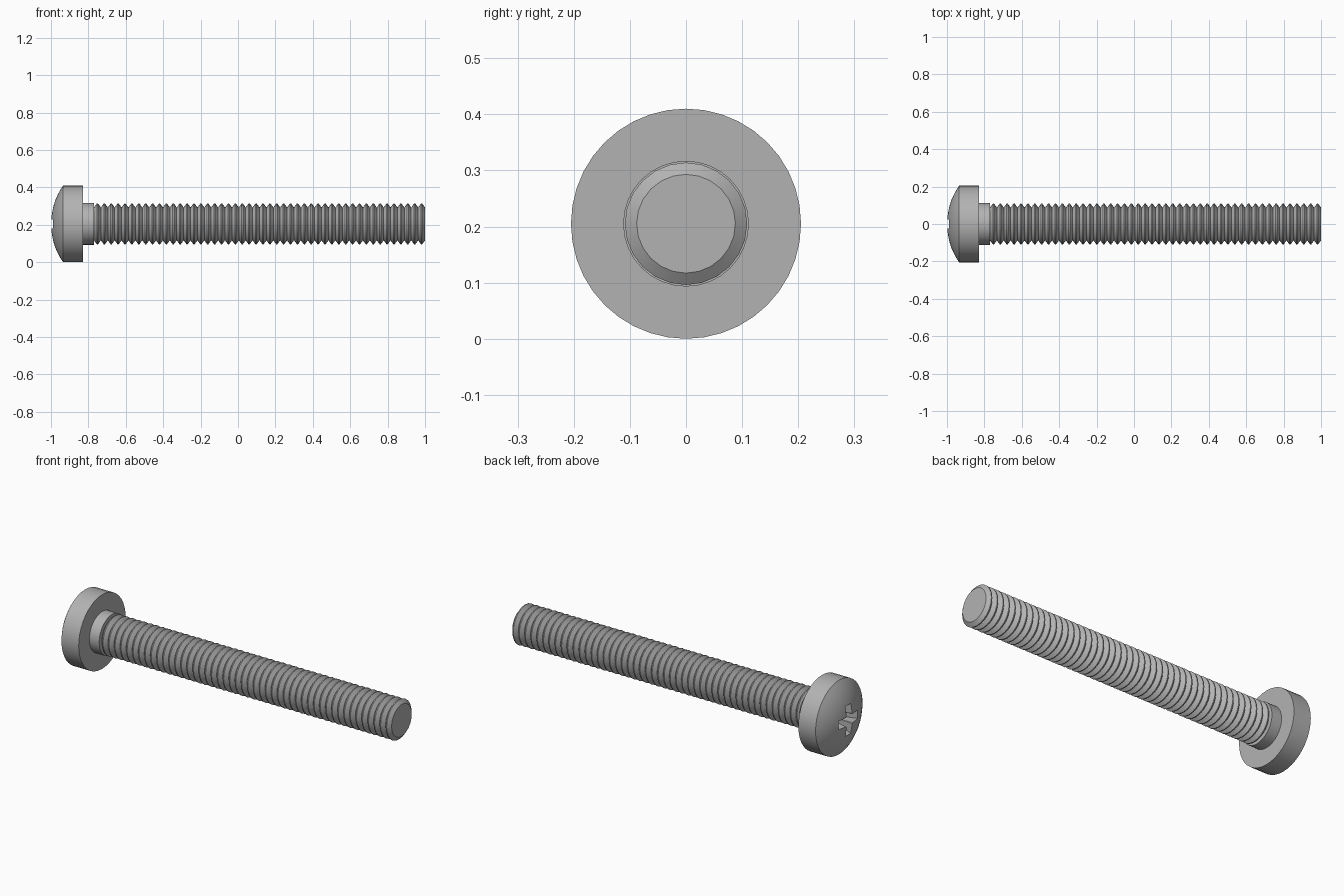
import bpy, bmesh, math
from mathutils import Matrix, Vector

if "Cube" in bpy.data.objects:
    bpy.data.objects.remove(bpy.data.objects["Cube"])

AXIS_Z = 0.205      # height of the screw axis
HEAD_R = 0.205
UNDER = -0.83       # underside of the head
NECK_END = -0.77
CREST, ROOT, TURNS = 0.109, 0.088, 48

steel = bpy.data.materials.new("grey steel")
steel.diffuse_color = (0.45, 0.45, 0.45, 1)
steel.use_nodes = True
steel.node_tree.nodes["Principled BSDF"].inputs["Base Color"].default_value = steel.diffuse_color


def finish(name, bm, angle=30):
    bmesh.ops.recalc_face_normals(bm, faces=bm.faces)
    me = bpy.data.meshes.new(name)
    bm.to_mesh(me)
    bm.free()
    ob = bpy.data.objects.new(name, me)
    bpy.context.collection.objects.link(ob)
    me.materials.append(steel)
    if angle:
        smooth(ob, angle)
    return ob


def smooth(ob, angle):
    bpy.ops.object.select_all(action='DESELECT')
    ob.select_set(True)
    bpy.context.view_layer.objects.active = ob
    bpy.ops.object.shade_smooth_by_angle(angle=math.radians(angle))


def lathe(profile, sides, cap_start, cap_end):
    """Revolve (x, radius) points round the screw axis."""
    bm = bmesh.new()
    rings = []
    for x, r in profile:
        if r < 1e-6:
            rings.append([bm.verts.new((x, 0, AXIS_Z))])
            continue
        rings.append([bm.verts.new((x, r * math.sin(a), AXIS_Z + r * math.cos(a)))
                      for a in (2 * math.pi * i / sides for i in range(sides))])
    for a, b in zip(rings, rings[1:]):
        for i in range(sides):
            j = (i + 1) % sides
            if len(a) == 1:
                bm.faces.new((a[0], b[i], b[j]))
            else:
                bm.faces.new((a[i], a[j], b[j], b[i]))
    if cap_start:
        bm.faces.new(rings[0])
    if cap_end:
        bm.faces.new(rings[-1])
    return bm


# Domed head
rise = 0.065
ball = (HEAD_R ** 2 + rise ** 2) / (2 * rise)
top = math.asin(HEAD_R / ball)
dome = [(-1 + ball * (1 - math.cos(top * k / 8)), ball * math.sin(top * k / 8))
        for k in range(9)]
head = finish("head", lathe(dome + [(UNDER, HEAD_R)], 40, False, True), None)


# Cross recess: tapered slots cut into the head
def tapered_cutter(name, outer, inner, depth, turn):
    bm = bmesh.new()
    ends = []
    for x, (w, l) in ((-1.03, outer), (-1 + depth, inner)):
        ends.append([bm.verts.new((x, sy * w / 2, sz * l / 2))
                     for sy, sz in ((-1, -1), (1, -1), (1, 1), (-1, 1))])
    bm.faces.new(ends[0])
    bm.faces.new(ends[1])
    for i in range(4):
        j = (i + 1) % 4
        bm.faces.new((ends[0][i], ends[0][j], ends[1][j], ends[1][i]))
    bmesh.ops.transform(bm, verts=bm.verts, matrix=Matrix.Translation(
        Vector((0, 0, AXIS_Z))) @ Matrix.Rotation(math.radians(turn), 4, 'X'))
    return finish(name, bm, None)


cutters = [
    tapered_cutter("slot_cutter_a", (0.052, 0.20), (0.036, 0.08), 0.11, 0),
    tapered_cutter("slot_cutter_b", (0.052, 0.20), (0.036, 0.08), 0.11, 90),
    tapered_cutter("recess_core_cutter", (0.085, 0.085), (0.045, 0.045), 0.105, 45),
]
bpy.context.view_layer.objects.active = head
for c in cutters:
    mod = head.modifiers.new("recess", 'BOOLEAN')
    mod.operation = 'DIFFERENCE'
    mod.solver = 'EXACT'
    mod.object = c
    bpy.ops.object.modifier_apply(modifier=mod.name)
for c in cutters:
    bpy.data.objects.remove(c, do_unlink=True)
smooth(head, 25)

# Plain neck under the head
finish("neck", lathe([(UNDER, 0.112), (NECK_END, 0.112), (NECK_END, ROOT)],
                     32, False, False))

# Threaded shank made of repeated V ridges
pitch = (1 - NECK_END) / TURNS
thread = [(NECK_END, ROOT)]
for k in range(TURNS):
    x = NECK_END + k * pitch
    thread += [(x + 0.42 * pitch, CREST), (x + 0.58 * pitch, CREST),
               (x + pitch, ROOT)]
finish("threaded_shank", lathe(thread, 24, False, True))
